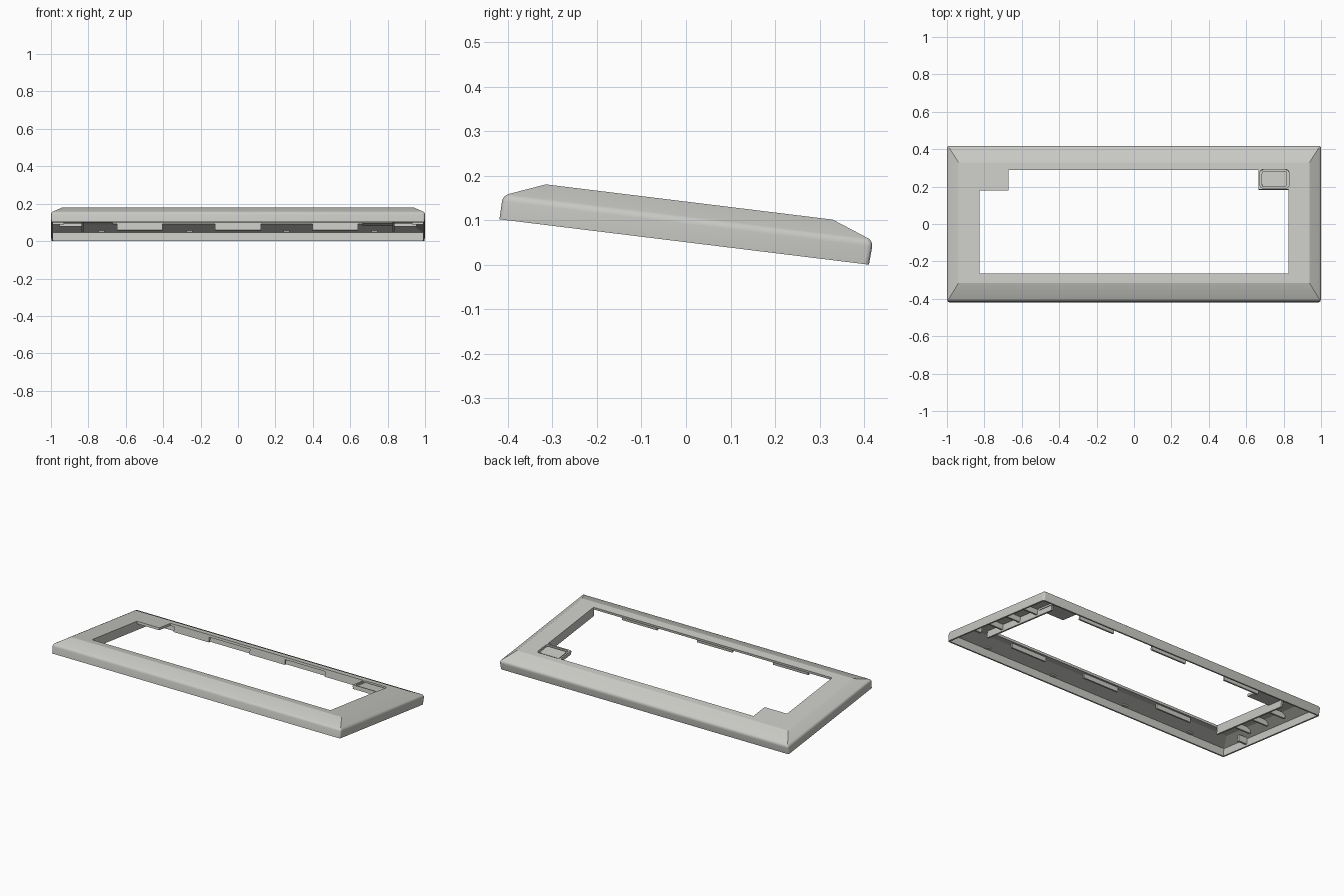
import bpy, bmesh, math
from mathutils import Matrix

if "Cube" in bpy.data.objects:
    bpy.data.objects.remove(bpy.data.objects["Cube"])

# Everything is modelled flat (x, depth, height) and then tilted
TILT = Matrix.Translation((0, -0.42, 0.1022)) @ Matrix.Rotation(math.radians(-7), 4, 'X')
DEPTH = 0.838

plastic = bpy.data.materials.new("warm_grey_plastic")
plastic.diffuse_color = (0.58, 0.58, 0.55, 1)
plastic.use_nodes = True
plastic.node_tree.nodes["Principled BSDF"].inputs["Base Color"].default_value = plastic.diffuse_color


def add_object(name, bm):
    bmesh.ops.recalc_face_normals(bm, faces=bm.faces)
    mesh = bpy.data.meshes.new(name)
    bm.to_mesh(mesh)
    bm.free()
    mesh.materials.append(plastic)
    obj = bpy.data.objects.new(name, mesh)
    obj.matrix_world = TILT
    bpy.context.collection.objects.link(obj)
    return obj


def stacked_rects(rings):
    """Solid from rectangles (half width, front, back, height)."""
    bm = bmesh.new()
    loops = [[bm.verts.new(c) for c in ((-w, f, h), (w, f, h), (w, b, h), (-w, b, h))]
             for w, f, b, h in rings]
    for low, high in zip(loops, loops[1:]):
        for i in range(4):
            j = (i + 1) % 4
            bm.faces.new((low[i], low[j], high[j], high[i]))
    bm.faces.new(loops[0][::-1])
    bm.faces.new(loops[-1])
    return bm


def prism(outline, z0, z1):
    bm = bmesh.new()
    face = bm.faces.new([bm.verts.new((x, y, z0)) for x, y in outline])
    top = bmesh.ops.extrude_face_region(bm, geom=[face])["geom"]
    bmesh.ops.translate(bm, vec=(0, 0, z1 - z0),
                        verts=[v for v in top if isinstance(v, bmesh.types.BMVert)])
    return bm


def box(name, x0, x1, y0, y1, z0, z1, radius=0):
    bm = prism([(x0, y0), (x1, y0), (x1, y1), (x0, y1)], z0, z1)
    if radius:
        upright = [e for e in bm.edges
                   if abs(e.verts[0].co.z - e.verts[1].co.z) > 1e-4]
        bmesh.ops.bevel(bm, geom=upright, offset=radius, segments=5,
                        profile=0.5, affect='EDGES')
    return add_object(name, bm)


def cut(target, cutter):
    mod = target.modifiers.new("cut", 'BOOLEAN')
    mod.operation = 'DIFFERENCE'
    mod.solver = 'EXACT'
    mod.object = cutter
    cutter.hide_render = True
    cutter.hide_viewport = True


def shade(obj):
    bpy.ops.object.select_all(action='DESELECT')
    obj.select_set(True)
    bpy.context.view_layer.objects.active = obj
    bpy.ops.object.shade_smooth_by_angle(angle=math.radians(20))


# Outer case with rounded corners and shoulder, sloping to a flat top
bm = stacked_rects([(0.998, 0.001, DEPTH - 0.001, 0), (1.0, 0.002, DEPTH + 0.002, 0.053),
                    (0.938, 0.095, 0.744, 0.0905)])
rounded = []
for e in bm.edges:
    a, b = sorted(v.co.z for v in e.verts)
    if (a < 0.01 and 0.04 < b < 0.06) or (a > 0.04 and b < 0.06):
        rounded.append(e)
bmesh.ops.bevel(bm, geom=rounded, offset=0.012, segments=4, profile=0.5, affect='EDGES')
case = add_object("bezel_case", bm)

# Hollow underside
cavity = add_object("cavity_cutter", stacked_rects([
    (0.988, 0.012, DEPTH - 0.012, -0.02), (0.988, 0.012, DEPTH - 0.012, 0.045),
    (0.93, 0.1, 0.738, 0.076)]))
cut(case, cavity)

# Key opening with two stepped back corners
opening = add_object("opening_cutter", prism([
    (-0.825, 0.145), (0.825, 0.145), (0.825, 0.598), (0.665, 0.598),
    (0.665, 0.704), (-0.67, 0.704), (-0.67, 0.593), (-0.825, 0.593)], -0.05, 0.15))
cut(case, opening)

# Rounded badge pocket, floor and blank badge plate
pocket = box("pocket_cutter", 0.674, 0.828, 0.606, 0.706, 0.06, 0.12, 0.016)
cut(case, pocket)
box("badge_floor", 0.666, 0.84, 0.599, 0.715, 0.066, 0.0765)
shade(box("badge_plate", 0.683, 0.819, 0.615, 0.697, 0.076, 0.085, 0.012))
shade(case)

for side, s in (("left", -1), ("right", 1)):
    def side_box(name, x0, x1, *rest):
        a, b = sorted((s * x0, s * x1))
        box(f"{side}_{name}", a, b, *rest)

    # Deep skirt beside the opening, cross ribs and corner stops
    side_box("opening_skirt", 0.825, 0.836, 0.145, 0.704, 0.035, 0.078)
    for i, y in enumerate((0.27, 0.42, 0.57)):
        side_box(f"cross_rib_{i + 1}", 0.834, 0.955, y, y + 0.012, 0.045, 0.078)
    side_box("corner_stop", 0.93, 0.99, 0.2, 0.215, 0.012, 0.05)

# Hanging tabs and small clips along the back and front underside
for i, x in enumerate((-0.525, 0, 0.52)):
    box(f"back_tab_{i + 1}", x - 0.122, x + 0.122, 0.708, 0.72, 0.043, 0.078)
    box(f"front_tab_{i + 1}", x - 0.122, x + 0.122, 0.118, 0.13, 0.05, 0.078)
for i, x in enumerate((-0.73, -0.26, 0.26, 0.73)):
    box(f"back_clip_{i + 1}", x - 0.016, x + 0.016, 0.805, 0.828, 0.044, 0.052)
    box(f"front_clip_{i + 1}", x - 0.016, x + 0.016, 0.01, 0.033, 0.044, 0.052)
